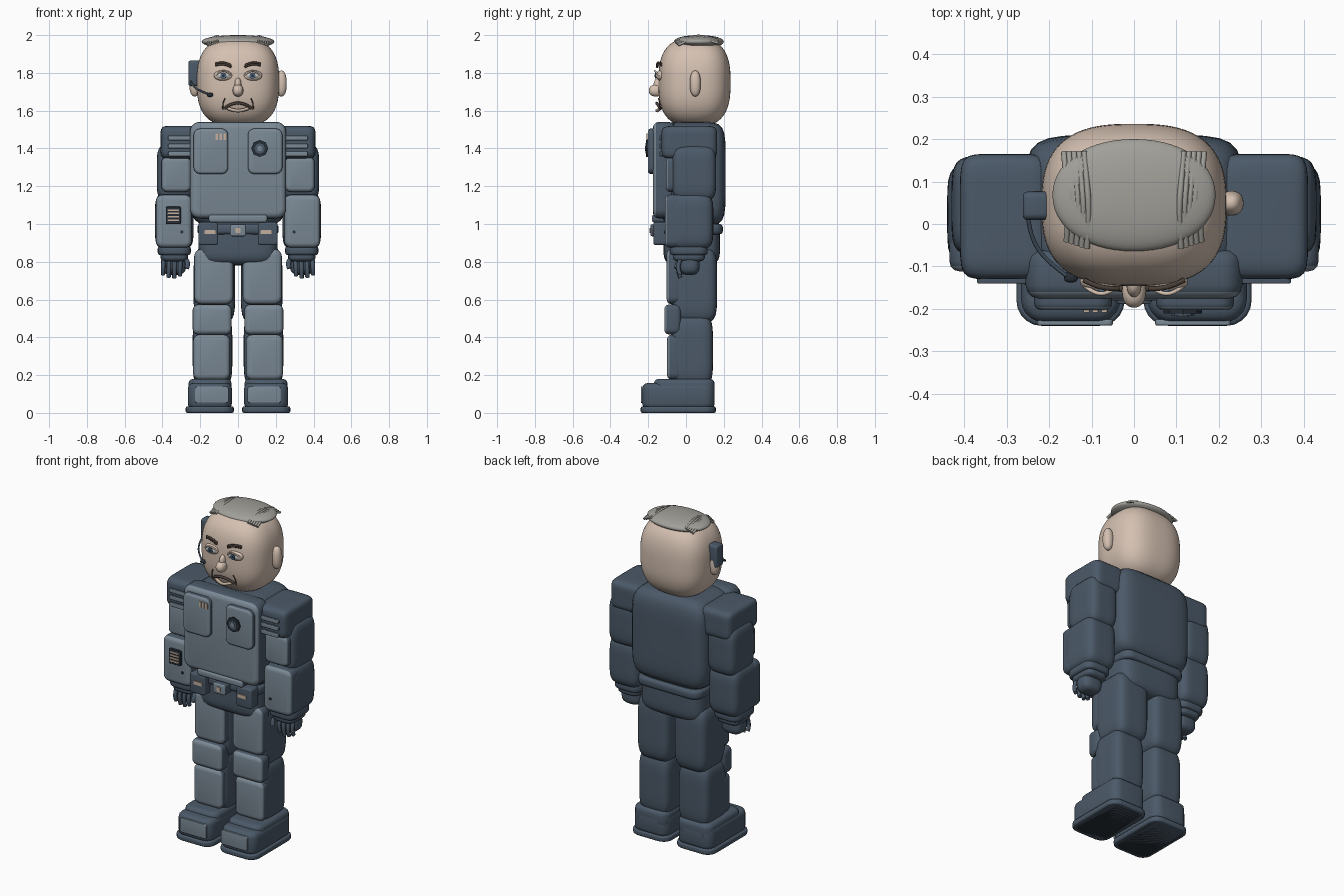
import bpy, bmesh, math
from mathutils import Vector, Matrix

if "Cube" in bpy.data.objects:
    bpy.data.objects.remove(bpy.data.objects["Cube"])


def material(name, rgb):
    m = bpy.data.materials.new(name)
    m.use_nodes = True
    m.diffuse_color = (*rgb, 1)
    m.node_tree.nodes["Principled BSDF"].inputs["Base Color"].default_value = (*rgb, 1)
    return m


NAVY = material("navy_suit", (.07, .1, .138))
PLATE = material("blue_grey_plate", (.2, .255, .305))
SKIN = material("skin", (.66, .53, .44))
HAIR = material("grey_hair", (.36, .35, .32))
DARK = material("dark_rubber", (.02, .028, .038))
BRASS = material("pale_brass", (.55, .43, .34))
WHITE = material("eye_white", (.6, .6, .58))
IRIS = material("blue_iris", (.08, .15, .24))
BROW = material("brown_brow", (.07, .05, .04))


def finish(name, bm, mat, front=None):
    """Make the object; faces looking forward take the front material."""
    bmesh.ops.recalc_face_normals(bm, faces=bm.faces)
    me = bpy.data.meshes.new(name)
    me.materials.append(mat)
    if front:
        me.materials.append(front)
        for f in bm.faces:
            f.material_index = int(f.normal.y < -0.65)
    bm.to_mesh(me)
    bm.free()
    ob = bpy.data.objects.new(name, me)
    bpy.context.collection.objects.link(ob)
    bpy.ops.object.select_all(action='DESELECT')
    ob.select_set(True)
    bpy.context.view_layer.objects.active = ob
    bpy.ops.object.shade_smooth_by_angle(angle=math.radians(40))
    return ob


def span(x, y, z):
    lo, hi = Vector((x[0], y[0], z[0])), Vector((x[1], y[1], z[1]))
    return (lo + hi) / 2, hi - lo


def pillow(name, x, y, z, mat, p=5, front=None, cuts=11):
    """Bulging rounded block filling the given ranges."""
    c, size = span(x, y, z)
    bm = bmesh.new()
    bmesh.ops.create_cube(bm, size=2)
    bmesh.ops.subdivide_edges(bm, edges=bm.edges[:], cuts=cuts, use_grid_fill=True)
    for v in bm.verts:
        n = sum(abs(k) ** p for k in v.co) ** (1 / p)
        v.co = Vector([v.co[i] / n * size[i] / 2 + c[i] for i in range(3)])
    return finish(name, bm, mat, front)


def block(name, x, y, z, mat, corner=.03, rim=.012, axis=1, front=None, tilt=0):
    """Box with corners rounded about one axis, then a softened rim."""
    c, size = span(x, y, z)
    bm = bmesh.new()
    bmesh.ops.create_cube(bm, size=1)
    bmesh.ops.scale(bm, vec=size, verts=bm.verts)
    along = [e for e in bm.edges if abs((e.verts[0].co - e.verts[1].co)[axis]) > 1e-5]
    bmesh.ops.bevel(bm, geom=along, offset=corner, segments=5, profile=.5, affect='EDGES')
    if rim:
        sharp = [e for e in bm.edges if e.calc_face_angle(0) > 1]
        bmesh.ops.bevel(bm, geom=sharp, offset=rim, segments=3, profile=.5, affect='EDGES')
    bmesh.ops.transform(bm, matrix=Matrix.Translation(c) @ Matrix.Rotation(tilt, 4, 'Y'), verts=bm.verts)
    return finish(name, bm, mat, front)


def disc(name, x, y, z, r, depth, mat, sides=16):
    bm = bmesh.new()
    m = Matrix.Translation((x, y, z)) @ Matrix.Rotation(math.pi / 2, 4, 'X')
    bmesh.ops.create_cone(bm, cap_ends=True, segments=sides, radius1=r, radius2=r, depth=depth, matrix=m)
    return finish(name, bm, mat)


def tube(name, points, r, mat):
    cu = bpy.data.curves.new(name, 'CURVE')
    cu.dimensions = '3D'
    cu.bevel_depth, cu.bevel_resolution, cu.use_fill_caps = r, 2, True
    s = cu.splines.new('NURBS')
    s.points.add(len(points) - 1)
    for q, co in zip(s.points, points):
        q.co = (*co, 1)
    s.order_u, s.use_endpoint_u, s.resolution_u = 3, True, 5
    cu.materials.append(mat)
    ob = bpy.data.objects.new(name, cu)
    bpy.context.collection.objects.link(ob)


def sx(s, a, b):
    """Range on one side of the body."""
    return sorted((s * a, s * b))


# Torso, chest armour and belt
pillow("torso", (-.255, .255), (-.14, .21), (.99, 1.54), NAVY, p=6)
block("chest_plate", (-.255, .255), (-.175, -.06), (1.03, 1.54), NAVY, .05, .03, front=PLATE)
block("belly_strip", (-.155, .155), (-.18, -.1), (1.008, 1.05), NAVY, .015, .012, front=PLATE)
pillow("pelvis", (-.21, .21), (-.12, .18), (.78, 1.04), NAVY, p=5)
block("belt", (-.215, .215), (-.135, .195), (.945, 1.0), NAVY, .06, .018, axis=2)
block("buckle", (-.042, .042), (-.188, -.12), (.935, .998), NAVY, .012, .008, front=PLATE)
block("buckle_stud", (-.012, .012), (-.193, -.186), (.952, .98), BRASS, .004, 0)

for s in (-1, 1):
    side = "left" if s > 0 else "right"
    # Chest pad and belt pouch
    block(side + "_chest_pad", sx(s, .052, .235), (-.202, -.15), (1.265, 1.505), NAVY, .035, .014, front=PLATE)
    block(side + "_belt_pouch", sx(s, .105, .21), (-.172, -.1), (.888, 1.01), NAVY, .015, .01)
    block(side + "_pouch_tab", sx(s, .12, .178), (-.178, -.17), (.946, .967), BRASS, .004, 0)

    # Shoulder and arm
    pillow(side + "_shoulder", sx(s, .2, .41), (-.13, .165), (1.345, 1.52), NAVY, p=7)
    for i in range(3):
        z = 1.455 - i * .042
        block(f"{side}_shoulder_rib_{i}", sx(s, .25, .37), (-.14, -.11), (z - .013, z + .013), NAVY, .008, .004, front=PLATE)
    pillow(side + "_upper_arm", sx(s, .24, .43), (-.075, .16), (1.12, 1.42), NAVY, p=5)
    block(side + "_upper_arm_plate", sx(s, .25, .405), (-.105, -.02), (1.17, 1.355), NAVY, .03, .02, front=PLATE)
    pillow(side + "_forearm", sx(s, .235, .44), (-.1, .145), (.865, 1.165), NAVY, p=5)
    block(side + "_forearm_plate", sx(s, .245, .435), (-.112, -.02), (.875, 1.155), NAVY, .035, .025, front=PLATE)
    disc(side + "_forearm_bolt", s * .297, -.113, .958, .008, .008, DARK)
    block(side + "_cuff", sx(s, .25, .425), (-.085, .115), (.835, .885), NAVY, .05, .015, axis=2)
    pillow(side + "_wrist", sx(s, .265, .41), (-.07, .1), (.8, .87), NAVY, p=4)

    # Hand with curled fingers and thumb
    pillow(side + "_hand", sx(s, .275, .405), (-.035, .072), (.73, .84), NAVY, p=3)
    for i in range(4):
        x, drop = .305 + i * .03, (.012, 0, .004, .018)[i]
        tube(f"{side}_finger_{i}", [(s * x, -.03, .81), (s * (x + .002), -.052, .77),
                                    (s * (x + .002), -.03, .715 + drop)], .0115, NAVY)
    tube(side + "_thumb", [(s * .285, -.02, .82), (s * .258, -.045, .8), (s * .272, -.05, .765)], .013, NAVY)

    # Leg
    pillow(side + "_thigh", sx(s, .015, .235), (-.075, .165), (.475, .88), NAVY, p=5)
    block(side + "_thigh_plate", sx(s, .025, .232), (-.102, -.02), (.575, .868), NAVY, .04, .025, front=PLATE)
    block(side + "_knee_plate", sx(s, .034, .24), (-.115, -.025), (.415, .574), NAVY, .03, .025, front=PLATE)
    pillow(side + "_shin", sx(s, .03, .24), (-.08, .143), (.14, .52), NAVY, p=5)
    block(side + "_shin_plate", sx(s, .042, .238), (-.1, -.02), (.175, .415), NAVY, .035, .025, front=PLATE)

    # Boot
    block(side + "_boot", sx(s, .032, .266), (-.232, .152), (.02, .158), NAVY, .055, .03, axis=2)
    block(side + "_boot_ankle", sx(s, .034, .262), (-.17, .152), (.08, .18), NAVY, .05, .025, axis=2)
    block(side + "_sole", sx(s, .022, .277), (-.24, .158), (0, .034), NAVY, .06, .01, axis=2)
    block(side + "_sole_tread", sx(s, .04, .26), (-.22, .14), (0, .006), DARK, .05, 0, axis=2)
    block(side + "_toe_plate", sx(s, .05, .228), (-.239, -.225), (.052, .14), PLATE, .012, .004)

    # Ear
    pillow(side + "_ear", sx(s, .2, .258), (.02, .078), (1.675, 1.812), SKIN, p=2.3)
    # Eye: socket rim, white, iris, pupil, lid and brow
    e = s * .077
    pillow(side + "_eyelids", (e - .05, e + .05), (-.157, -.11), (1.758, 1.814), SKIN, p=2.2)
    pillow(side + "_eye_white", (e - .038, e + .038), (-.162, -.12), (1.768, 1.803), WHITE, p=2.2)
    disc(side + "_iris", e, -.16, 1.785, .016, .008, IRIS)
    disc(side + "_pupil", e, -.163, 1.785, .007, .006, DARK)
    tube(side + "_upper_lid", [(e - .045, -.14, 1.783), (e - .02, -.164, 1.81), (e + .02, -.164, 1.81),
                               (e + .045, -.14, 1.783)], .005, SKIN)
    for i in range(2):
        z = 1.838 + i * .009
        tube(f"{side}_brow_{i}", [(s * .036, -.152, z - .008), (s * .075, -.155, z + .016),
                                  (s * .118, -.132, z + .002)], .006, BROW)
    tube(side + "_smile_line", [(s * .068, -.146, 1.665), (s * .084, -.138, 1.64), (s * .08, -.134, 1.605)], .003, BROW)

    # Combed hair strands along the side of the crown
    for i in range(5):
        x = .105 + i * .012
        z = 1.985 - i * .004
        tube(f"{side}_hair_strand_{i}", [(s * (x + .006), -.057 + i * .004, z - .022), (s * x, .02, z + .008),
                                         (s * (x + .006), .1, z + .012), (s * (x + .012), .17, z - .012)], .007, HAIR)

# Head, nose and mouth
pillow("head", (-.218, .218), (-.146, .236), (1.515, 1.985), SKIN, p=2.75, cuts=19)
pillow("nose_bridge", (-.018, .018), (-.172, -.1), (1.69, 1.775), SKIN, p=2.3)
pillow("nose_tip", (-.028, .028), (-.197, -.12), (1.675, 1.738), SKIN, p=2.2)
tube("upper_lip", [(-.07, -.135, 1.612), (-.04, -.155, 1.64), (.04, -.155, 1.64), (.07, -.135, 1.612)], .008, BROW)
tube("lower_lip", [(-.055, -.135, 1.612), (-.02, -.153, 1.6), (.02, -.153, 1.6), (.055, -.135, 1.612)], .009, BRASS)

# Thin cap of hair on the crown
pillow("hair_cap", (-.192, .192), (-.064, .2), (1.93, 2.0), HAIR, p=2.1, cuts=15)

# Headset on the right ear
block("headset_earpiece", (-.262, -.2), (.01, .076), (1.73, 1.865), NAVY, .015, .01, axis=0)
tube("headset_boom", [(-.25, .02, 1.76), (-.245, -.03, 1.735), (-.205, -.09, 1.705), (-.15, -.128, 1.685)], .005, NAVY)
pillow("headset_microphone", (-.165, -.132), (-.138, -.112), (1.673, 1.695), DARK, p=2.5, cuts=5)

# Chest insignia: bars on the right pad, a badge on the left pad
for i in range(3):
    x = -.112 + i * .021
    block(f"chest_bar_{i}", (x - .007, x + .007), (-.208, -.2), (1.445, 1.48), BRASS, .003, 0)
badge = disc("badge_base", .115, -.205, 1.4, .045, .012, DARK, sides=8)
disc("badge_ring", .115, -.21, 1.4, .028, .01, NAVY, sides=8)
disc("badge_centre", .115, -.213, 1.4, .014, .01, PLATE, sides=8)

# Control pad on the right forearm
block("arm_pad", (-.382, -.302), (-.124, -.105), (1.0, 1.092), DARK, .008, .003)
for i in range(4):
    z = 1.02 + i * .018
    block(f"arm_pad_bar_{i}", (-.372, -.312), (-.129, -.122), (z - .004, z + .004), BRASS, .002, 0)
